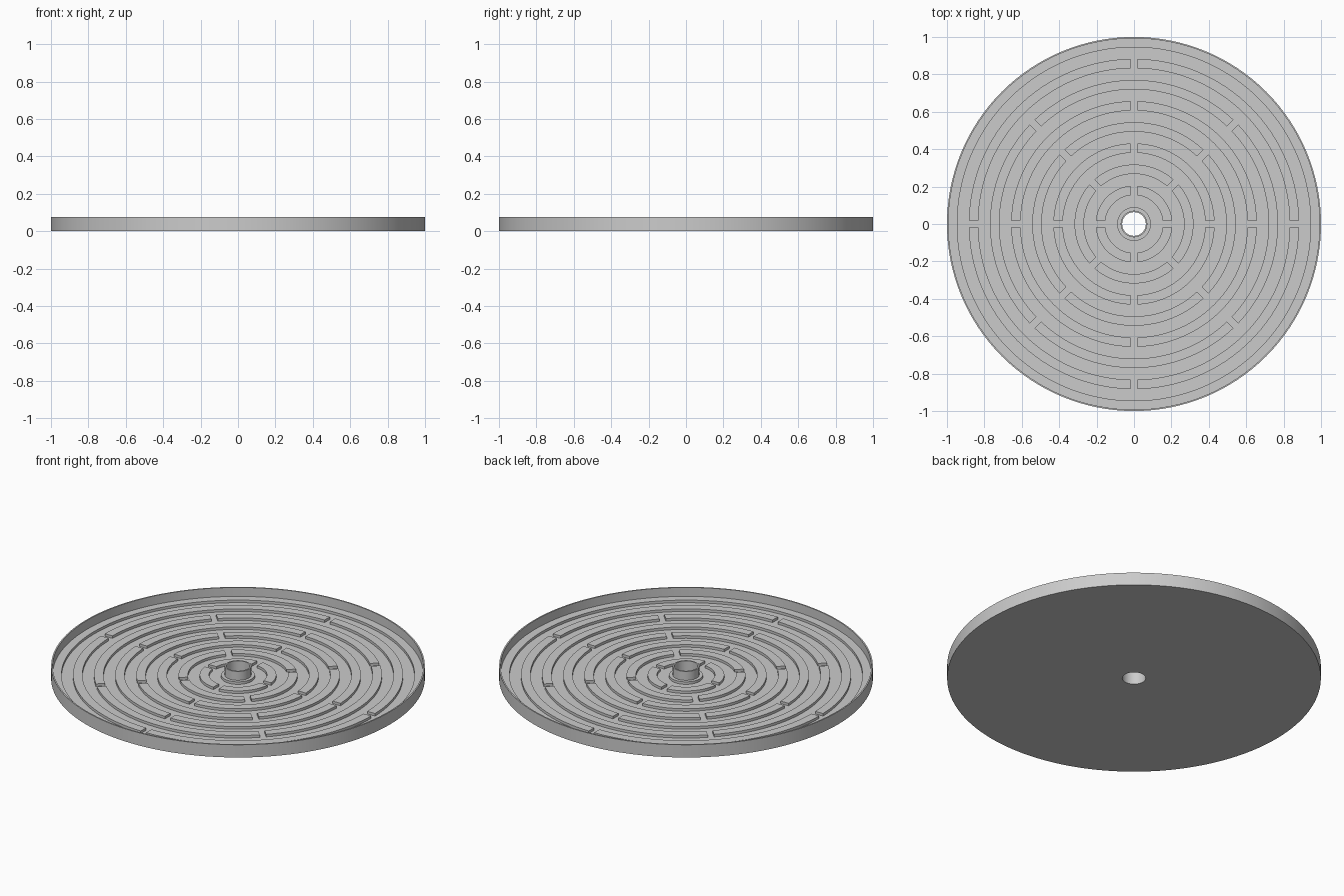
import bpy, bmesh
from math import sin, cos, asin, pi, radians

if "Cube" in bpy.data.objects:
    bpy.data.objects.remove(bpy.data.objects["Cube"], do_unlink=True)

FLOOR, RIDGE, RIM = 0.0075, 0.0225, 0.075   # heights
GAP = 0.035                                 # width of the openings
SIDES = 128

grey = bpy.data.materials.new("light grey")
grey.use_nodes = True
colour = (0.6, 0.6, 0.6, 1)
grey.diffuse_color = colour
grey.node_tree.nodes["Principled BSDF"].inputs["Base Color"].default_value = colour


def finish(name, bm):
    bmesh.ops.recalc_face_normals(bm, faces=bm.faces)
    mesh = bpy.data.meshes.new(name)
    bm.to_mesh(mesh)
    bm.free()
    mesh.materials.append(grey)
    obj = bpy.data.objects.new(name, mesh)
    bpy.context.collection.objects.link(obj)
    bpy.ops.object.select_all(action="DESELECT")
    obj.select_set(True)
    bpy.context.view_layer.objects.active = obj
    bpy.ops.object.shade_smooth_by_angle(angle=radians(30))


def lathe(name, profile):
    """Revolve a closed (radius, height) profile about z."""
    bm = bmesh.new()
    rings = [[bm.verts.new((r * cos(2 * pi * i / SIDES), r * sin(2 * pi * i / SIDES), z))
              for r, z in profile] for i in range(SIDES)]
    n = len(profile)
    for i in range(SIDES):
        a, b = rings[i], rings[(i + 1) % SIDES]
        for k in range(n):
            bm.faces.new((a[k], b[k], b[(k + 1) % n], a[(k + 1) % n]))
    finish(name, bm)


def broken_ring(name, inner, outer, turn, steps=32):
    """Four raised arcs, separated by parallel-sided openings."""
    bm = bmesh.new()
    section = [(inner, FLOOR), (outer, FLOOR), (outer, RIDGE), (inner, RIDGE)]
    for quarter in range(4):
        start = turn + quarter * pi / 2
        cuts = []
        for i in range(steps + 1):
            cut = []
            for r, z in section:
                trim = asin(GAP / 2 / r)
                a = start + trim + (pi / 2 - 2 * trim) * i / steps
                cut.append(bm.verts.new((r * cos(a), r * sin(a), z)))
            cuts.append(cut)
        for a, b in zip(cuts, cuts[1:]):
            for k in range(4):
                bm.faces.new((a[k], b[k], b[(k + 1) % 4], a[(k + 1) % 4]))
        bm.faces.new(cuts[0])
        bm.faces.new(cuts[-1])
    finish(name, bm)


# Dish: flat base, thin outer rim with a ledge, and a hollow hub with a collar
lathe("dish", [(0.063, 0), (1, 0), (1, RIM), (0.992, RIM), (0.992, RIDGE),
               (0.945, RIDGE), (0.945, FLOOR), (0.09, FLOOR), (0.09, RIDGE),
               (0.071, RIDGE), (0.071, RIM), (0.063, RIM)])

# Concentric baffles, with openings alternating between axes and diagonals
for i in range(7):
    middle = 0.18 + 0.113 * i
    broken_ring(f"baffle_ring_{i + 1}", middle - 0.025, middle + 0.025, (i % 2) * pi / 4)
